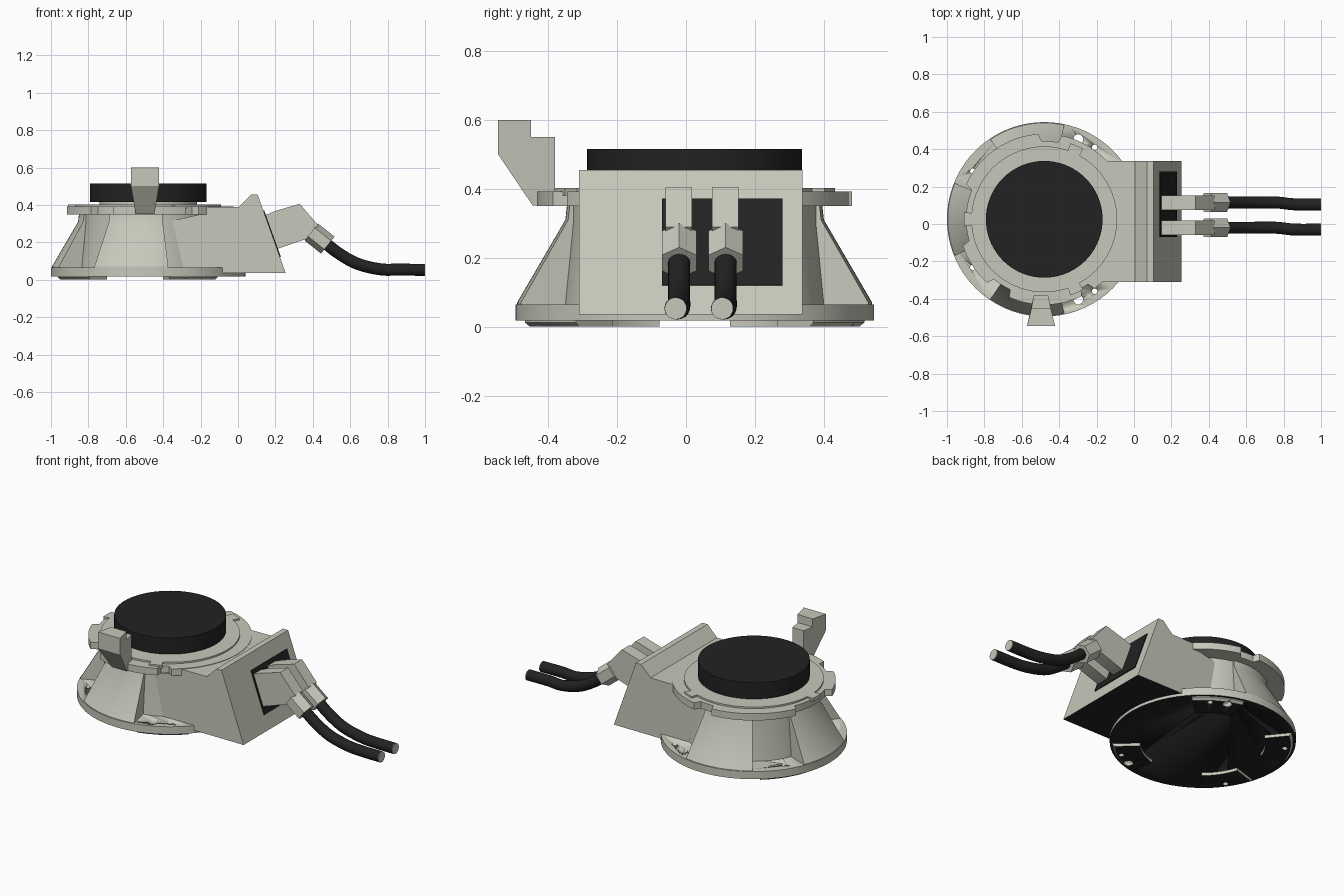
import bpy, bmesh, math
from mathutils import Vector

if "Cube" in bpy.data.objects:
    bpy.data.objects.remove(bpy.data.objects["Cube"])

CX, CY = -0.48, 0.025      # axis of the round base


def material(name, rgb):
    m = bpy.data.materials.new(name)
    m.diffuse_color = (*rgb, 1)
    m.use_nodes = True
    m.node_tree.nodes["Principled BSDF"].inputs["Base Color"].default_value = m.diffuse_color
    return m


GREY = material("warm grey", (0.58, 0.575, 0.50))
BLACK = material("black", (0.016, 0.016, 0.016))


def finish(name, bm, mat, black_under=False):
    bmesh.ops.recalc_face_normals(bm, faces=bm.faces)
    if black_under:
        for f in bm.faces:
            f.material_index = int(f.normal.z < -0.9)
    me = bpy.data.meshes.new(name)
    bm.to_mesh(me)
    bm.free()
    ob = bpy.data.objects.new(name, me)
    bpy.context.collection.objects.link(ob)
    me.materials.append(mat)
    if black_under:
        me.materials.append(BLACK)
    bpy.ops.object.select_all(action='DESELECT')
    ob.select_set(True)
    bpy.context.view_layer.objects.active = ob
    bpy.ops.object.shade_smooth_by_angle(angle=math.radians(28))
    return ob


def loft(name, rings, mat, black_under=False):
    """Join equal-length point rings and cap both ends."""
    bm = bmesh.new()
    rows = [[bm.verts.new(p) for p in r] for r in rings]
    n = len(rows[0])
    for a, b in zip(rows, rows[1:]):
        for i in range(n):
            bm.faces.new((a[i], a[(i + 1) % n], b[(i + 1) % n], b[i]))
    bm.faces.new(rows[0])
    bm.faces.new(rows[-1])
    return finish(name, bm, mat, black_under)


def polar(r, deg, z):
    a = math.radians(deg)
    return (CX + r * math.cos(a), CY + r * math.sin(a), z)


def lathe(name, profile, mat, black_under=False, n=72):
    return loft(name, [[polar(r, 360 * i / n, z) for i in range(n)] for r, z in profile],
                mat, black_under)


def sector(name, profile, a0, a1, mat, black_under=False, n=12):
    return loft(name, [[polar(r, a0 + (a1 - a0) * i / n, z) for r, z in profile]
                       for i in range(n + 1)], mat, black_under)


def side_prism(name, pts, y0, y1, mat, black_under=False):
    return loft(name, [[(x, y, z) for x, z in pts] for y in (y0, y1)], mat, black_under)


# Round base flange and core
flange = lathe("base_flange", [(0.52, 0.018), (0.52, 0.065)], GREY, True)
lathe("base_core", [(0.385, 0.05), (0.36, 0.30), (0.36, 0.36)], GREY)

# Sloped wall segments, leaving a bolt pocket between each pair
rib = [(0.30, 0.05), (0.515, 0.05), (0.515, 0.07), (0.375, 0.31), (0.37, 0.355), (0.30, 0.355)]
for i, (a0, a1) in enumerate([(-36, 36), (78, 124), (158, 202), (236, 282)]):
    sector(f"sloped_wall_{i}", rib, a0, a1, GREY)

# Feet under the pockets
feet = []
foot = [(0.35, 0.0), (0.49, 0.0), (0.505, 0.012), (0.505, 0.03), (0.35, 0.03)]
for i, a in enumerate((60, 146, -146, -60)):
    feet.append(sector(f"foot_{i}", foot, a - 17, a + 17, GREY, True))

# Bolt holes through flange and feet
bm = bmesh.new()
for s in (1, -1):
    for a, r, size in ((67, 0.466, 0.026), (55, 0.47, 0.015), (146, 0.46, 0.015)):
        ret = bmesh.ops.create_cone(bm, cap_ends=True, segments=20, radius1=size,
                                    radius2=size, depth=0.3)
        bmesh.ops.translate(bm, verts=ret["verts"], vec=polar(r, s * a, 0.0))
cutter = finish("hole_cutter", bm, GREY)
for ob in [flange] + feet:
    mod = ob.modifiers.new("holes", 'BOOLEAN')
    mod.operation, mod.solver, mod.object = 'DIFFERENCE', 'EXACT', cutter
    bpy.context.view_layer.objects.active = ob
    bpy.ops.object.modifier_apply(modifier="holes")
bpy.data.objects.remove(cutter)

# Notched top plate
NOTCHES = ((78, 94), (157, 197), (228, 246), (296, 306))
outline = []
for d in range(0, 360, 2):
    notched = any(a < d < b for a, b in NOTCHES)
    outline.append((0.418 if notched else 0.457, d))
loft("top_plate", [[polar(r, d, z) for r, d in outline] for z in (0.35, 0.392)], GREY)

# Turning ring and black drum
lathe("turning_ring", [(0.39, 0.38), (0.39, 0.402)], GREY)
for i, a in enumerate((66, 180, 294)):
    sector(f"ring_key_{i}", [(0.37, 0.38), (0.43, 0.38), (0.43, 0.402), (0.37, 0.402)],
           a - 5, a + 5, GREY, n=3)
lathe("drum_neck", [(0.26, 0.39), (0.26, 0.43)], GREY)
lathe("drum", [(0.312, 0.415), (0.312, 0.515)], BLACK)

# Stop bracket, tapering in towards the drum
section = [(-0.545, 0.50), (-0.545, 0.60), (-0.45, 0.60), (-0.45, 0.55),
           (-0.38, 0.55), (-0.38, 0.352), (-0.445, 0.352)]


def bracket_side(s):
    out = []
    for y, z in section:
        half = 0.075 - 0.037 * min(1, (y + 0.545) / 0.15)
        out.append((-0.497 + s * half, y, z))
    return out


loft("stop_bracket", [bracket_side(-1), bracket_side(1)], GREY)

# Connector housing
side_prism("connector_housing", [(-0.42, 0.035), (0.255, 0.035), (0.105, 0.455),
                                 (0.07, 0.455), (0.005, 0.39), (-0.20, 0.388),
                                 (-0.20, 0.35), (-0.42, 0.30)], -0.31, 0.338, GREY, True)

# Black panel on the sloping end
a, b = Vector((0.135, 0.37)), Vector((0.225, 0.12))
off = Vector((0.942, 0.336)) * 0.006
side_prism("connector_panel", [a - off, b - off, b + off * 0.8, a + off * 0.8],
           -0.07, 0.28, BLACK)


def smooth_path(pts, steps=6):
    """Catmull-Rom points through a short path."""
    p = [Vector(q) for q in pts]
    p = [2 * p[0] - p[1]] + p + [2 * p[-1] - p[-2]]
    out = []
    for i in range(1, len(p) - 2):
        for k in range(steps):
            t = k / steps
            out.append(0.5 * (2 * p[i] + (p[i + 1] - p[i - 1]) * t
                              + (2 * p[i - 1] - 5 * p[i] + 4 * p[i + 1] - p[i + 2]) * t * t
                              + (3 * p[i] - p[i - 1] - 3 * p[i + 1] + p[i + 2]) * t ** 3))
    return out + [p[-2]]


def tube(name, path, radius, sides, mat):
    rings = []
    for i, c in enumerate(path):
        d = (path[min(i + 1, len(path) - 1)] - path[max(i - 1, 0)]).normalized()
        side = Vector((0, 1, 0))
        up = d.cross(side).normalized()
        rings.append([c + radius * (math.cos(2 * math.pi * k / sides) * up
                                    + math.sin(2 * math.pi * k / sides) * side)
                      for k in range(sides)])
    return loft(name, rings, mat)


# Two plugs, each with a hex nut and a cable
for i, (y, y_end) in enumerate(((-0.02, -0.03), (0.115, 0.105))):
    side_prism(f"plug_{i}", [(0.12, 0.34), (0.158, 0.35), (0.20, 0.368), (0.33, 0.406),
                             (0.43, 0.29), (0.37, 0.22), (0.21, 0.165), (0.17, 0.165)],
               y - 0.04, y + 0.038, GREY)
    tube(f"hex_nut_{i}", [Vector((0.392, y, 0.255)), Vector((0.48, y, 0.185))],
         0.058, 6, GREY)
    path = smooth_path([(0.45, y, 0.21), (0.54, y, 0.14), (0.64, y, 0.085),
                        (0.76, y, 0.056), (0.86, y_end, 0.054), (0.997, y_end, 0.053)])
    tube(f"cable_{i}", path, 0.032, 20, BLACK)
    tube(f"cable_end_{i}", [Vector((0.996, y_end, 0.053)), Vector((1.0, y_end, 0.053))],
         0.032, 20, GREY)
